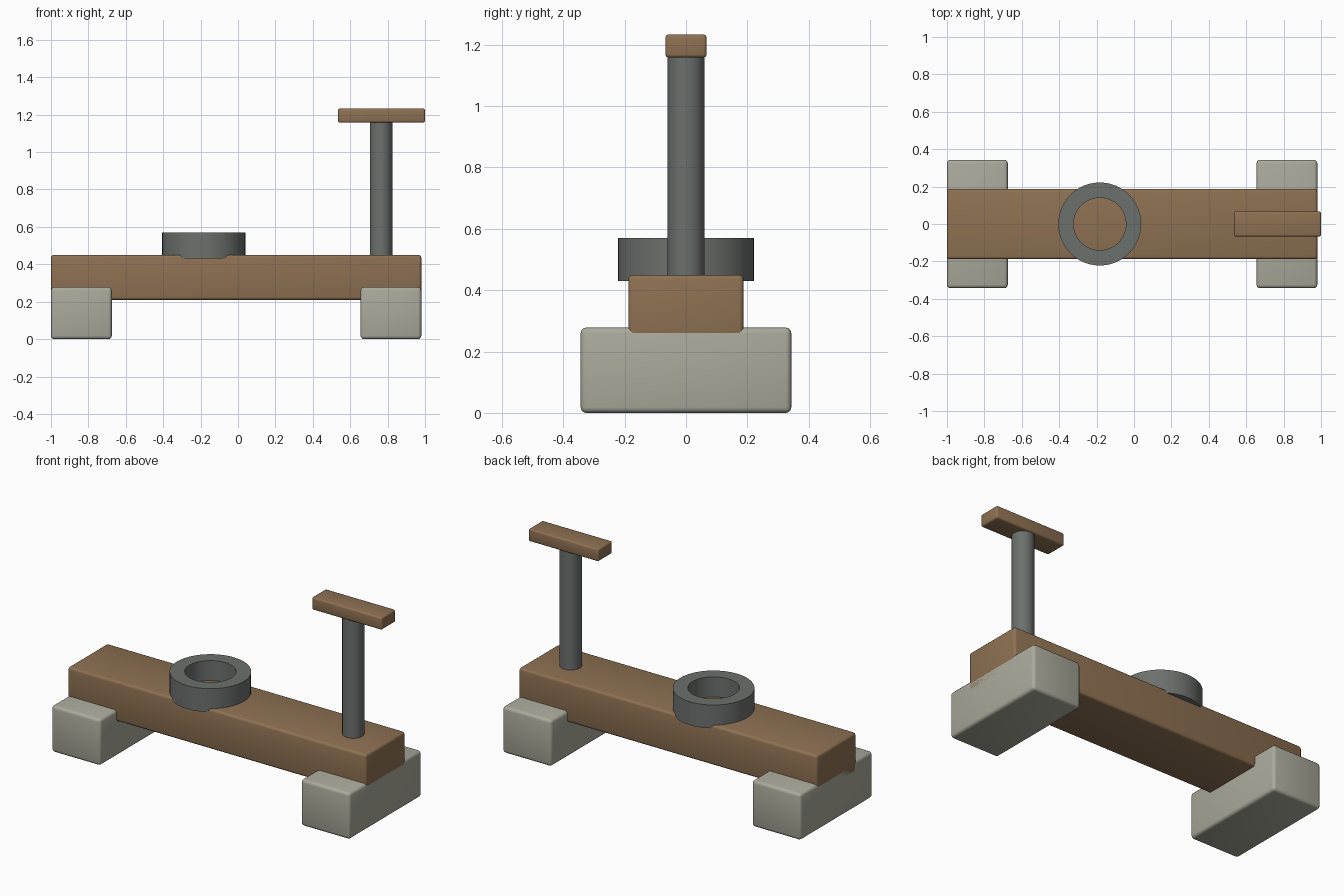
import bpy, bmesh, math

if "Cube" in bpy.data.objects:
    bpy.data.objects.remove(bpy.data.objects["Cube"])


def material(name, color):
    m = bpy.data.materials.new(name)
    m.diffuse_color = (*color, 1)
    m.use_nodes = True
    m.node_tree.nodes["Principled BSDF"].inputs["Base Color"].default_value = m.diffuse_color
    return m


WOOD = material("wood", (0.27, 0.165, 0.085))
STONE = material("stone", (0.40, 0.40, 0.33))
IRON = material("iron", (0.15, 0.165, 0.155))


def finish(name, bm, mat):
    bmesh.ops.recalc_face_normals(bm, faces=bm.faces)
    mesh = bpy.data.meshes.new(name)
    bm.to_mesh(mesh)
    bm.free()
    obj = bpy.data.objects.new(name, mesh)
    bpy.context.collection.objects.link(obj)
    mesh.materials.append(mat)
    bpy.ops.object.select_all(action='DESELECT')
    obj.select_set(True)
    bpy.context.view_layer.objects.active = obj
    bpy.ops.object.shade_smooth_by_angle(angle=math.radians(35))
    return obj


def block(name, x0, x1, half_y, z0, z1, bevel, mat):
    bm = bmesh.new()
    bmesh.ops.create_cube(bm, size=1)
    for v in bm.verts:
        v.co.x = x1 if v.co.x > 0 else x0
        v.co.y *= 2 * half_y
        v.co.z = z1 if v.co.z > 0 else z0
    bmesh.ops.bevel(bm, geom=bm.edges[:], offset=bevel, segments=3,
                    profile=0.5, affect='EDGES')
    return finish(name, bm, mat)


def lathe(name, x, profile, steps, mat):
    # Spin a closed loop of (radius, z) points around a vertical axis
    bm = bmesh.new()
    verts = [bm.verts.new((r, 0, z)) for r, z in profile]
    edges = [bm.edges.new((verts[i - 1], verts[i])) for i in range(len(verts))]
    bmesh.ops.spin(bm, geom=verts + edges, axis=(0, 0, 1), cent=(0, 0, 0),
                   angle=2 * math.pi, steps=steps)
    bmesh.ops.remove_doubles(bm, verts=bm.verts, dist=1e-5)
    obj = finish(name, bm, mat)
    obj.location.x = x
    return obj


# Two stone feet under the ends
for side, x0 in (("left", -1.0), ("right", 0.655)):
    block(side + "_foot", x0, x0 + 0.325, 0.343, 0.0, 0.278, 0.018, STONE)

# Long timber beam
block("beam", -1.0, 0.98, 0.188, 0.21, 0.45, 0.015, WOOD)

# Iron ring socket let slightly into the beam
lathe("ring", -0.183, [(0.14, 0.43), (0.222, 0.43), (0.222, 0.57), (0.14, 0.57)],
      48, IRON)

# Upright post with a wooden crossbar
bm = bmesh.new()
bmesh.ops.create_cone(bm, cap_ends=True, segments=32, radius1=0.06,
                      radius2=0.06, depth=0.74)
post = finish("post", bm, IRON)
post.location = (0.765, 0, 0.80)
block("crossbar", 0.535, 1.0, 0.067, 1.158, 1.233, 0.01, WOOD)
